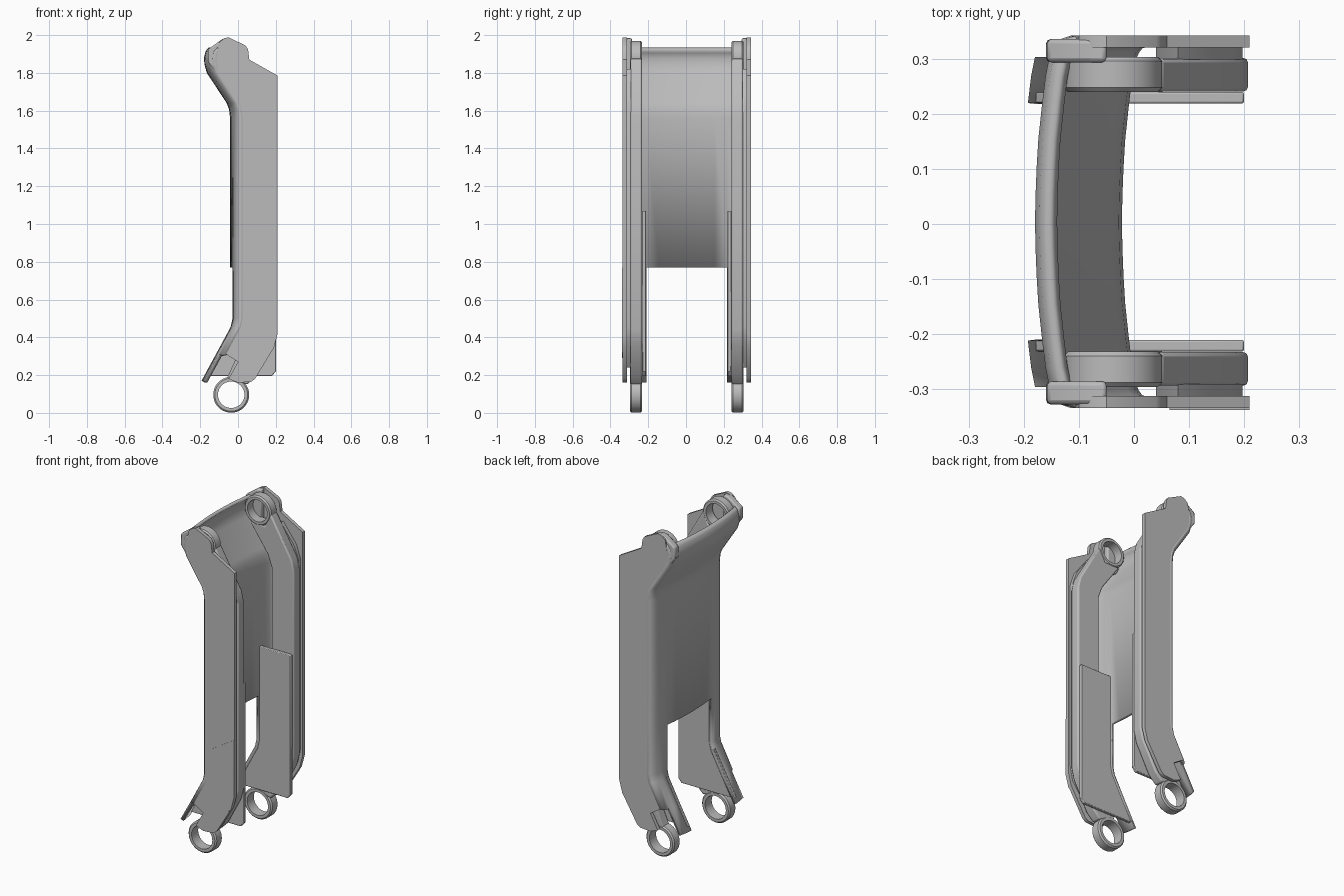
import bpy, bmesh, math
from mathutils import Vector, Matrix

cube = bpy.data.objects.get("Cube")
if cube:
    bpy.data.objects.remove(cube)

grey = bpy.data.materials.new("plain grey")
grey.use_nodes = True
grey.diffuse_color = (0.5, 0.5, 0.5, 1)
grey.node_tree.nodes["Principled BSDF"].inputs["Base Color"].default_value = (0.5, 0.5, 0.5, 1)

YC = 0.004  # mirror plane of the two sides


def finish(bm, name, bevel=0.0, thickness=0.0):
    mesh = bpy.data.meshes.new(name)
    bm.to_mesh(mesh)
    bm.free()
    ob = bpy.data.objects.new(name, mesh)
    bpy.context.collection.objects.link(ob)
    mesh.materials.append(grey)
    if thickness:
        mod = ob.modifiers.new("Thickness", "SOLIDIFY")
        mod.thickness = thickness
        mod.offset = -1
    if bevel:
        mod = ob.modifiers.new("Bevel", "BEVEL")
        mod.width = bevel
        mod.segments = 2
        mod.limit_method = "ANGLE"
        mod.angle_limit = math.radians(40)
    bpy.ops.object.select_all(action="DESELECT")
    ob.select_set(True)
    bpy.context.view_layer.objects.active = ob
    bpy.ops.object.shade_smooth_by_angle(angle=math.radians(35))
    return ob


def prism(name, outline, y0, y1, bevel=0.0):
    """Extrude an (x, z) outline from y0 to y1."""
    bm = bmesh.new()
    face = bm.faces.new([bm.verts.new((x, y0 + YC, z)) for x, z in outline])
    out = bmesh.ops.extrude_face_region(bm, geom=[face])
    moved = [v for v in out["geom"] if isinstance(v, bmesh.types.BMVert)]
    bmesh.ops.translate(bm, verts=moved, vec=(0, y1 - y0, 0))
    bmesh.ops.recalc_face_normals(bm, faces=bm.faces[:])
    return finish(bm, name, bevel)


def ring(name, x, z, r_in, r_out, y0, y1):
    """Spin a chamfered rectangle about the y direction."""
    bm = bmesh.new()
    c = 0.008
    section = [(r_in, y0), (r_out - c, y0), (r_out, y0 + c), (r_out, y1 - c), (r_out - c, y1), (r_in, y1)]
    verts = [bm.verts.new((x + r, y + YC, z)) for r, y in section]
    edges = [bm.edges.new((verts[i], verts[i - 1])) for i in range(len(verts))]
    bmesh.ops.spin(bm, geom=verts + edges, cent=(x, 0, z), axis=(0, 1, 0),
                   angle=math.tau, steps=40, use_merge=True)
    bmesh.ops.remove_doubles(bm, verts=bm.verts[:], dist=0.0005)
    bmesh.ops.recalc_face_normals(bm, faces=bm.faces[:])
    return finish(bm, name)


# Bowed rear shell, open between the legs at the bottom
profile = [(-0.155, 1.935), (-0.172, 1.915), (-0.18, 1.88), (-0.178, 1.845), (-0.165, 1.8),
           (-0.06, 1.64), (-0.047, 1.605), (-0.042, 1.56), (-0.042, 0.77), (-0.042, 0.5),
           (-0.052, 0.455), (-0.129, 0.31), (-0.206, 0.17)]
half = [(0.0, 0.0), (0.05, 0.001), (0.1, 0.003), (0.15, 0.006), (0.216, 0.013), (0.265, 0.019),
        (0.3, 0.026), (0.318, 0.034), (0.332, 0.046), (0.339, 0.066)]
section = [(-y, d) for y, d in reversed(half[1:])] + half
bm = bmesh.new()
rows = [[bm.verts.new((x + d, y + YC, z)) for y, d in section] for x, z in profile]
for i in range(len(rows) - 1):
    for j in range(len(section) - 1):
        z = (profile[i][1] + profile[i + 1][1]) / 2
        y = abs(section[j][0] + section[j + 1][0]) / 2
        if (z < 0.77 and y < 0.216) or (z < 0.31 and y > 0.3):
            continue
        bm.faces.new((rows[i][j], rows[i][j + 1], rows[i + 1][j + 1], rows[i + 1][j]))
bmesh.ops.delete(bm, geom=[v for v in bm.verts if not v.link_faces], context="VERTS")
finish(bm, "rear_shell", thickness=0.02)

plate = [(-0.1, 1.96), (-0.075, 1.983), (-0.05, 1.988), (0.04, 1.945), (0.053, 1.925), (0.06, 1.87),
         (0.21, 1.785), (0.21, 0.42), (0.19, 0.345), (0.09, 0.18), (0.07, 0.165), (0.0, 0.16),
         (-0.05, 0.18), (0.0, 0.27), (-0.063, 0.31), (0.014, 0.455), (0.024, 0.5), (0.024, 1.56),
         (0.019, 1.605), (0.006, 1.64), (-0.099, 1.8), (-0.112, 1.845), (-0.114, 1.88)]
boss = [(-0.158, 1.925), (-0.085, 1.978), (-0.05, 1.985), (-0.05, 1.8), (-0.11, 1.79), (-0.16, 1.86)]
panel = [(0.2, 1.07), (-0.025, 1.07), (-0.025, 0.48), (-0.18, 0.195), (0.18, 0.195), (0.2, 0.22)]
bar = [(-0.09, 1.8), (0.03, 1.63), (0.055, 1.56), (0.055, 0.47), (0.04, 0.4), (-0.06, 0.18),
       (0.05, 0.15), (0.1, 0.2), (0.19, 0.37), (0.207, 0.44), (0.207, 1.57), (0.19, 1.64),
       (0.05, 1.88), (0.01, 1.8)]
spacer = [(0.04, 1.68), (0.04, 0.36), (0.08, 0.24), (0.18, 0.38), (0.197, 0.46), (0.197, 1.62),
          (0.17, 1.7), (0.08, 1.82)]

# Side walls, links and inner panels, once for each side
for side, s in (("left", 1), ("right", -1)):
    prism(side + "_side_plate", plate, s * 0.339, s * 0.317)
    prism(side + "_head_boss", boss, s * 0.29, s * 0.332, 0.008)
    prism(side + "_inner_panel", panel, s * 0.215, s * 0.236, 0.004)
    prism(side + "_link_bar", bar, s * 0.237, s * 0.298, 0.008)
    prism(side + "_link_spacer", spacer, s * 0.295, s * 0.318)
    y0, y1 = sorted((s * 0.236, s * 0.3))
    ring(side + "_upper_link_eye", -0.038, 1.88, 0.066, 0.09, y0, y1)
    ring(side + "_lower_link_eye", -0.036, 0.096, 0.07, 0.095, y0, y1)

# Thin cover on one outer wall
cover = [(0.21, 0.77), (0.065, 0.68), (0.065, 0.35), (0.14, 0.29), (0.19, 0.345), (0.21, 0.42)]
prism("outer_cover", cover, -0.338, -0.342)
